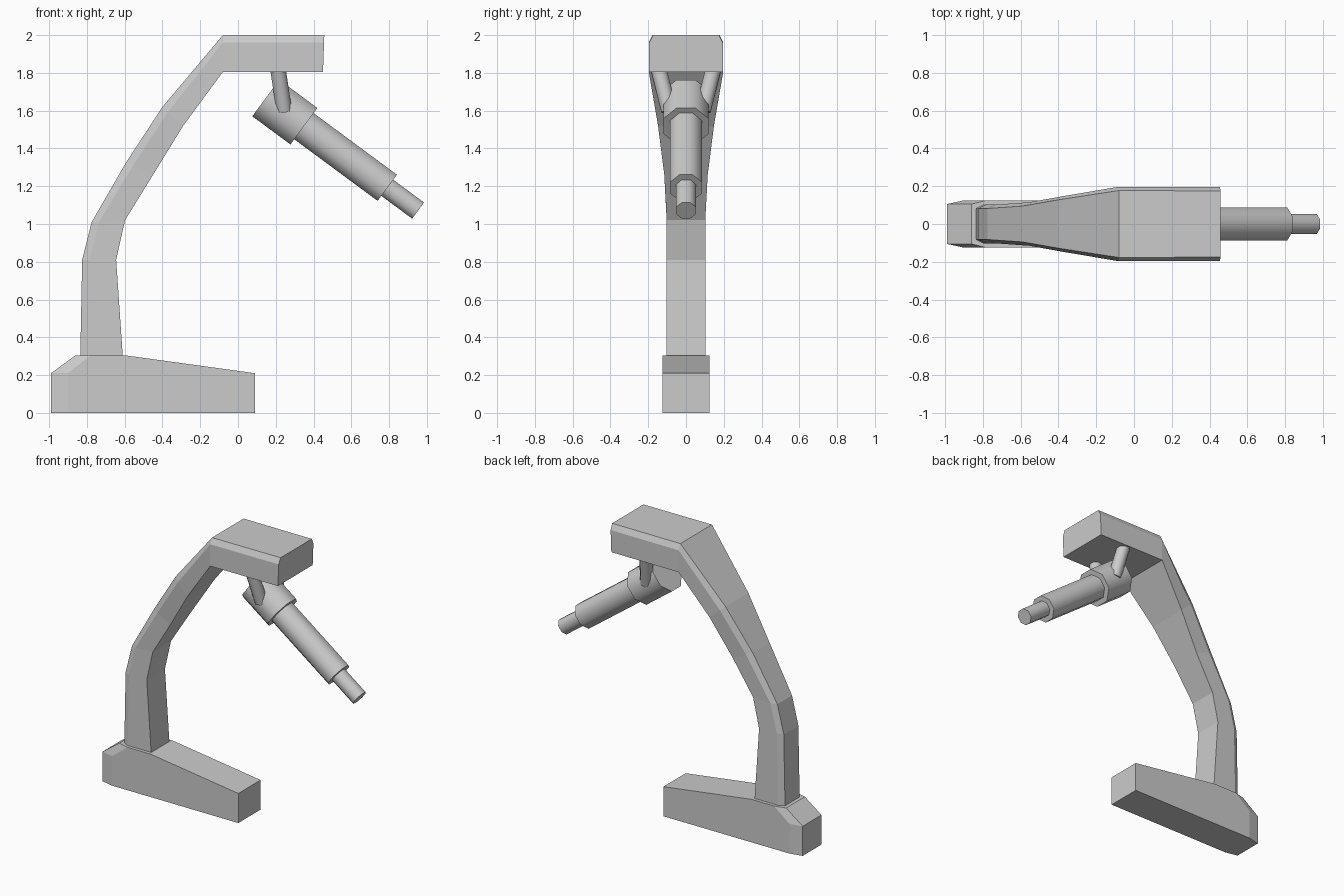
import bpy, bmesh, math
from mathutils import Vector

if "Cube" in bpy.data.objects:
    bpy.data.objects.remove(bpy.data.objects["Cube"])


def loft(name, rings):
    """Closed skin through equal-length rings of points, capped at both ends."""
    bm = bmesh.new()
    rows = [[bm.verts.new(p) for p in ring] for ring in rings]
    n = len(rows[0])
    for a, b in zip(rows, rows[1:]):
        for i in range(n):
            j = (i + 1) % n
            bm.faces.new((a[i], a[j], b[j], b[i]))
    bm.faces.new(rows[0][::-1])
    bm.faces.new(rows[-1])
    bmesh.ops.recalc_face_normals(bm, faces=bm.faces[:])
    mesh = bpy.data.meshes.new(name)
    bm.to_mesh(mesh)
    bm.free()
    obj = bpy.data.objects.new(name, mesh)
    bpy.context.collection.objects.link(obj)
    return obj


def lathe(name, start, end, steps, sides=8):
    """Stepped round part; steps are (distance, flat-to-flat half width)."""
    start, end = Vector(start), Vector(end)
    d = (end - start).normalized()
    u = d.cross(Vector((0, 1, 0))).normalized()
    v = d.cross(u)
    rings = []
    for t, r in steps:
        r /= math.cos(math.pi / sides)
        angles = [(i + 0.5) * math.tau / sides for i in range(sides)]
        rings.append([start + d * t + (u * math.cos(a) + v * math.sin(a)) * r for a in angles])
    obj = loft(name, rings)
    bpy.ops.object.select_all(action='DESELECT')
    obj.select_set(True)
    bpy.context.view_layer.objects.active = obj
    bpy.ops.object.shade_smooth_by_angle(angle=math.radians(50))
    return obj


# Base foot with chamfered rear corners
front = [(0.09, 0), (0.09, 0.21), (-0.6, 0.305)]
core = front + [(-0.86, 0.305), (-0.99, 0.21), (-0.99, 0)]
side = front + [(-0.78, 0.305), (-0.9, 0.21), (-0.9, 0)]
loft("base", [[(x, y, z) for x, z in outline] for outline, y in
              ((side, -0.125), (core, -0.105), (core, 0.105), (side, 0.125))])

# Curved arm and head: outer point, inner point, half width
sections = [
    ((-0.835, 0.30), (-0.61, 0.30), 0.102),
    ((-0.825, 0.81), (-0.645, 0.81), 0.102),
    ((-0.775, 1.01), (-0.598, 1.02), 0.102),
    ((-0.59, 1.33), (-0.45, 1.26), 0.115),
    ((-0.40, 1.62), (-0.29, 1.52), 0.148),
    ((-0.08, 2.0), (-0.08, 1.805), 0.197),
    ((0.457, 2.0), (0.45, 1.805), 0.195),
]
rings = []
for outer, inner, w in sections:
    o, i = Vector((outer[0], 0, outer[1])), Vector((inner[0], 0, inner[1]))
    c = o + (i - o).normalized() * 0.04
    y = Vector((0, w, 0))
    rings.append([o - y * (1 - 0.02 / w), c - y, i - y, i + y, c + y, o + y * (1 - 0.02 / w)])
loft("arm", rings)

# Stepped tube: collar, barrel, tip
lathe("tube", (0.147, 0, 1.667), (0.955, 0, 1.07),
      [(0, 0.12), (0.251, 0.12), (0.251, 0.086), (0.8, 0.086), (0.8, 0.053), (1.003, 0.053)])

# Pair of struts hanging the tube from the head
for label, s in (("left", -1), ("right", 1)):
    top, low = Vector((0.21, s * 0.148, 1.83)), Vector((0.245, s * 0.09, 1.6))
    lathe(label + "_strut", top, low, [(0, 0.041), ((low - top).length, 0.041)])
